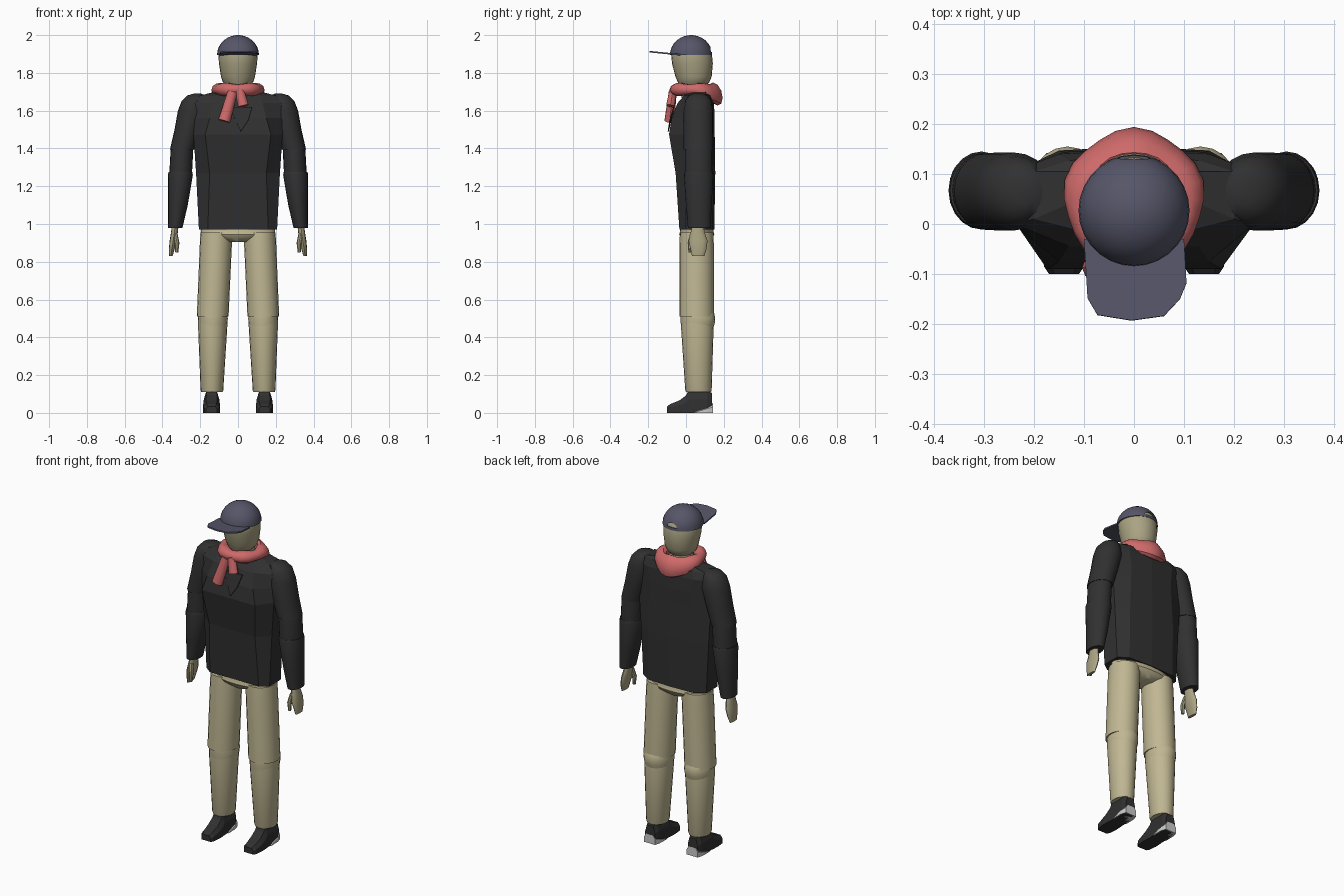
import bpy, bmesh, math
from mathutils import Vector

if "Cube" in bpy.data.objects:
    bpy.data.objects.remove(bpy.data.objects["Cube"])


def material(name, rgb):
    m = bpy.data.materials.new(name)
    m.diffuse_color = (*[(c / 255) ** 2.2 for c in rgb], 1)
    m.use_nodes = True
    m.node_tree.nodes["Principled BSDF"].inputs["Base Color"].default_value = m.diffuse_color
    return m


RED = material("scarf_red", (205, 105, 105))
DARK = material("jacket_dark", (52, 52, 52))
BEIGE = material("trouser_beige", (190, 181, 145))
SKIN = material("skin_beige", (168, 161, 130))
NAVY = material("cap_slate", (86, 86, 104))
PALE = material("sole_pale", (190, 190, 190))


def finish(name, bm, mat, smooth=None):
    bmesh.ops.recalc_face_normals(bm, faces=bm.faces)
    me = bpy.data.meshes.new(name)
    bm.to_mesh(me)
    bm.free()
    ob = bpy.data.objects.new(name, me)
    bpy.context.collection.objects.link(ob)
    if mat:
        me.materials.append(mat)
    if smooth:
        bpy.ops.object.select_all(action='DESELECT')
        ob.select_set(True)
        bpy.context.view_layer.objects.active = ob
        bpy.ops.object.shade_smooth_by_angle(angle=math.radians(smooth))
    return ob


def loft(name, rings, mat, smooth=None, closed=False):
    """Skin a list of equal-length point loops."""
    bm = bmesh.new()
    vs = [[bm.verts.new(p) for p in r] for r in rings]
    n = len(vs[0])
    for a, b in zip(vs, vs[1:] + vs[:1] if closed else vs[1:]):
        for i in range(n):
            j = (i + 1) % n
            bm.faces.new((a[i], a[j], b[j], b[i]))
    if not closed:
        bm.faces.new(vs[0])
        bm.faces.new(vs[-1])
    return finish(name, bm, mat, smooth)


def tube(name, specs, mat, s=1, n=20, smooth=40):
    """Upright form from (z, x, y, rx, ry) ellipses; s mirrors x."""
    t = [2 * math.pi * i / n for i in range(n)]
    return loft(name, [[(s * (x + rx * math.cos(a)), y + ry * math.sin(a), z) for a in t]
                       for z, x, y, rx, ry in specs], mat, smooth)


def prism(name, pts, thick, mat):
    """Thin plate from an outline, thickened by a modifier."""
    bm = bmesh.new()
    bm.faces.new([bm.verts.new(p) for p in pts])
    ob = finish(name, bm, mat)
    m = ob.modifiers.new("thickness", 'SOLIDIFY')
    m.thickness = thick
    m.offset = 0
    return ob


# head and neck
tube("head", [(1.73, 0, .035, .06, .07), (1.75, 0, .04, .08, .083), (1.78, 0, .04, .09, .096),
              (1.85, 0, .034, .101, .108), (1.9, 0, .029, .104, .108), (1.95, 0, .027, .088, .09),
              (1.975, 0, .027, .06, .06)], SKIN, n=24)
tube("neck", [(1.62, 0, .05, .07, .07), (1.77, 0, .04, .066, .068)], SKIN)

# cap crown with a rear opening, and brim
cap = tube("cap_crown", [(1.895 + .105 * math.sin(a), 0, .027, .111 * math.cos(a), .112 * math.cos(a))
                         for a in [math.radians(d) for d in (0, 12, 24, 36, 48, 60, 72, 82, 88)]],
           NAVY, n=28)
cut = loft("cap_opening_cutter", [[(.033 * math.cos(a), y, 1.91 + .024 * math.sin(a))
                                   for a in [math.pi * i / 10 for i in range(11)]]
                                  for y in (.1, .2)], None)
cut.hide_render = True
cut.hide_set(True)
mod = cap.modifiers.new("opening", 'BOOLEAN')
mod.operation = 'DIFFERENCE'
mod.object = cut
brim = [(-.1, -.03), (-.093, -.148), (-.073, -.182), (-.005, -.193), (.06, -.184),
        (.092, -.15), (.105, -.118), (.1, -.03)]
prism("cap_brim", [(x, y, 1.9 - .1 * (y + .07)) for x, y in brim], .008, NAVY)

# scarf loop, thicker and lower at the back
rings = []
for i in range(24):
    a = 2 * math.pi * i / 24
    c, s = math.cos(a), math.sin(a)
    back = max(0, s)
    lump = .004 * math.sin(5 * a)
    ring = []
    for k in range(10):
        t = 2 * math.pi * k / 10
        r = .105 + (.035 + lump) * math.cos(t)
        h = .032 + .022 * back + lump
        ring.append((r * c, .05 + r * s, 1.712 - .024 * back + h * math.sin(t) - .02 * back * math.cos(t)))
    rings.append(ring)
loft("scarf_loop", rings, RED, 40, closed=True)


def scarf_tail(name, a, b, r0, r1):
    a, b = Vector(a), Vector(b)
    d = (b - a).normalized()
    u = d.cross(Vector((0, 1, 0))).normalized()
    v = d.cross(u)
    t = [2 * math.pi * i / 10 for i in range(10)]
    loft(name, [[p + r * (u * math.cos(q) + .85 * v * math.sin(q)) for q in t]
                for p, r in ((a, r0), (b, r1))], RED, 40)


scarf_tail("scarf_long_tail", (-.028, -.07, 1.70), (-.073, -.088, 1.545), .026, .032)
scarf_tail("scarf_short_tail", (.008, -.068, 1.71), (.028, -.082, 1.625), .024, .028)

# jacket body: flat-faced panels (z, front half width, front y, half width, back half width, back y)
body = [(.97, .16, -.035, .207, .15, .15), (1.27, .15, -.055, .222, .15, .155),
        (1.475, .174, -.09, .236, .14, .152), (1.56, .15, -.075, .24, .14, .152),
        (1.64, .13, -.045, .24, .15, .148), (1.68, .12, -.01, .2, .13, .135),
        (1.698, .08, .02, .13, .09, .11)]
rings = []
for z, f, yf, w, b, yb in body:
    half = [(f, yf), (w, max(0, yf + .02)), (w, .105), (b, yb - .008)]
    rings.append([(0, yf, z)] + [(x, y, z) for x, y in half] + [(0, yb, z)]
                 + [(-x, y, z) for x, y in reversed(half)])
loft("jacket_body", rings, DARK)
prism("jacket_flap", [(-.045, -.064, 1.62), (.075, -.064, 1.62), (.055, -.085, 1.55), (.015, -.094, 1.49)],
      .006, DARK)

# waist of the trousers
tube("trouser_waist", [(1.0, 0, .057, .195, .085), (.955, 0, .057, .195, .09), (.945, 0, .057, .198, .093),
                       (.93, 0, .057, .185, .085), (.905, 0, .057, .06, .06)], BEIGE, n=28)


def shoe_section(x, y, w, h):
    return [(x - w, y, 0), (x + w, y, 0), (x + w, y, h * .6), (x + w * .65, y, h),
            (x - w * .65, y, h), (x - w, y, h * .6)]


for side, s in (("left", 1), ("right", -1)):
    # sleeve in three overlapping segments
    tube(side + "_upper_sleeve", [(1.69, .215, .065, .02, .025), (1.68, .222, .065, .048, .05),
                                  (1.65, .235, .065, .064, .07), (1.6, .24, .065, .078, .078),
                                  (1.5, .265, .065, .071, .078), (1.395, .295, .065, .065, .077)], DARK, s)
    tube(side + "_elbow", [(1.44, .29, .066, .055, .068), (1.39, .297, .067, .06, .073),
                           (1.24, .305, .067, .06, .073)], DARK, s)
    tube(side + "_forearm_sleeve", [(1.275, .305, .067, .063, .074), (1.26, .305, .067, .066, .078),
                                    (1.1, .318, .068, .052, .068), (.98, .332, .07, .038, .06)], DARK, s)
    # hand and thumb
    tube(side + "_hand", [(1.0, .332, .062, .018, .03), (.96, .336, .062, .018, .036),
                          (.91, .343, .064, .019, .05), (.865, .351, .066, .015, .042),
                          (.83, .355, .064, .009, .032)], SKIN, s, n=12)
    tube(side + "_thumb", [(.95, .332, .035, .012, .014), (.9, .323, .022, .013, .013),
                           (.85, .324, .022, .008, .009)], SKIN, s, n=8)
    # trouser leg
    tube(side + "_thigh", [(.955, .116, .056, .082, .088), (.9, .117, .056, .085, .091),
                           (.51, .134, .056, .084, .091)], BEIGE, s)
    tube(side + "_knee", [(.55, .133, .058, .07, .08), (.525, .133, .06, .077, .09),
                          (.5, .133, .063, .079, .092), (.475, .133, .062, .078, .09),
                          (.45, .133, .06, .074, .085)], BEIGE, s)
    tube(side + "_shin", [(.515, .133, .058, .077, .086), (.45, .134, .06, .077, .086),
                          (.12, .138, .066, .06, .07), (.11, .138, .066, .056, .066)], BEIGE, s)
    # shoe with pale heel wedge
    loft(side + "_shoe", [shoe_section(s * .14, *p) for p in
                          ((-.1, .03, .034), (-.085, .04, .046), (-.035, .045, .066), (.0, .043, .092),
                           (.015, .041, .12), (.115, .041, .12), (.137, .032, .105))], DARK)
    loft(side + "_heel", [shoe_section(s * .14, *p) for p in
                          ((.045, .046, .004), (.11, .045, .036), (.142, .036, .052))], PALE)
